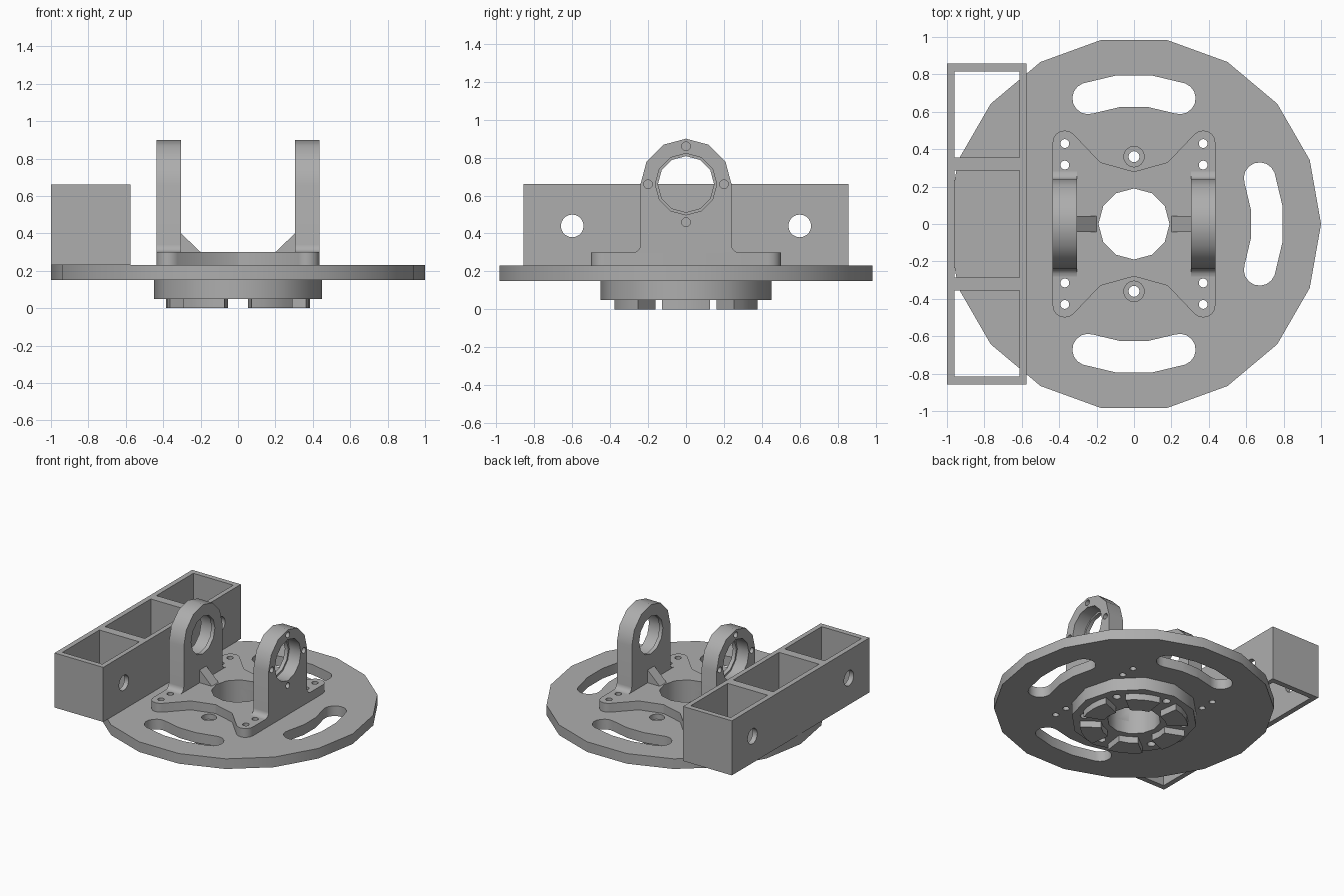
import bpy, bmesh
from math import cos, sin, radians, pi

if "Cube" in bpy.data.objects:
    bpy.data.objects.remove(bpy.data.objects["Cube"])

grey = bpy.data.materials.new("machined grey")
grey.use_nodes = True
colour = (0.42, 0.42, 0.42, 1)
grey.diffuse_color = colour
grey.node_tree.nodes["Principled BSDF"].inputs["Base Color"].default_value = colour

AXES = {"x": lambda a, b, h: (h, a, b),
        "y": lambda a, b, h: (a, h, b),
        "z": lambda a, b, h: (a, b, h)}


def arc(r, start, end, steps, cx=0, cy=0):
    """Points along an arc, angles in degrees, both ends included."""
    angles = [radians(start + (end - start) * i / steps) for i in range(steps + 1)]
    return [(cx + r * cos(t), cy + r * sin(t)) for t in angles]


def circle(r, sides, cx=0, cy=0):
    return arc(r, 0, 360, sides, cx, cy)[:-1]


def rect(x0, x1, y0, y1):
    return [(x0, y0), (x1, y0), (x1, y1), (x0, y1)]


def prism(name, outlines, low, high, axis="z"):
    """Extrude one or more closed outlines along an axis."""
    bm = bmesh.new()
    for outline in outlines:
        rings = [[bm.verts.new(AXES[axis](a, b, h)) for a, b in outline]
                 for h in (low, high)]
        bm.faces.new(rings[0])
        bm.faces.new(rings[1])
        n = len(outline)
        for i in range(n):
            j = (i + 1) % n
            bm.faces.new((rings[0][i], rings[0][j], rings[1][j], rings[1][i]))
    bmesh.ops.recalc_face_normals(bm, faces=bm.faces)
    mesh = bpy.data.meshes.new(name)
    bm.to_mesh(mesh)
    bm.free()
    mesh.materials.append(grey)
    obj = bpy.data.objects.new(name, mesh)
    bpy.context.collection.objects.link(obj)
    return obj


def select(obj):
    bpy.ops.object.select_all(action="DESELECT")
    obj.select_set(True)
    bpy.context.view_layer.objects.active = obj


def cut(obj, outlines, low, high, axis="z"):
    """Subtract extruded outlines from a part."""
    cutter = prism("cutter", outlines, low, high, axis)
    cutter.hide_render = True
    mod = obj.modifiers.new("cut", "BOOLEAN")
    mod.operation, mod.solver, mod.object = "DIFFERENCE", "EXACT", cutter
    select(obj)
    bpy.ops.object.modifier_apply(modifier=mod.name)
    bpy.data.objects.remove(cutter)


def slot(turn):
    """Curved slot with round ends, centred on the given angle."""
    r, half, mid = 0.085, 20, 0.715
    a, b = turn - half, turn + half
    ends = [(mid * cos(radians(t)), mid * sin(radians(t))) for t in (a, b)]
    return (arc(mid + r, a, b, 3) + arc(r, b, b + 180, 8, *ends[1])[1:-1]
            + arc(mid - r, b, a, 3) + arc(r, a + 180, a + 360, 8, *ends[0])[1:-1])


bore = circle(0.19, 12)
screws = [circle(0.024, 12, sx * 0.37, sy * y)
          for sx in (-1, 1) for sy in (-1, 1) for y in (0.315, 0.43)]
axis_bolts = [circle(0.03, 12, 0, y) for y in (-0.36, 0.36)]

# Slotted turntable disc
disc = prism("turntable_disc", [circle(1, 18)], 0.15, 0.23)
cut(disc, [bore] + [slot(t) for t in (0, 90, 270)] + screws + axis_bolts, 0.1, 0.3)
cut(disc, [circle(0.055, 16, 0, y) for y in (-0.36, 0.36)], 0.19, 0.3)

# Hub under the disc, with a ring of bolt holes
hub = prism("hub", [circle(0.45, 12)], 0.05, 0.15)
cut(hub, [bore] + axis_bolts, 0, 0.2)
cut(hub, [circle(0.03, 12, *arc(0.36, t, t, 1)[0]) for t in (30, 150, 210, 330)],
    0, 0.12)

# Six wedge pads on the hub
for i in range(6):
    t = 60 * i
    prism("hub_pad_%d" % (i + 1),
          [arc(0.385, t - 19, t + 19, 4) + arc(0.235, t + 17, t - 17, 2)], 0, 0.05)

# Bracket base plate: one quarter outline mirrored into four
quarter = arc(0.065, 0, 135, 6, 0.37, 0.435) + [(0.18, 0.33)]
right_half = quarter + [(0, 0.28)]
upper = right_half + [(-x, y) for x, y in reversed(quarter)]
plate = prism("bracket_plate", [upper + [(-x, -y) for x, y in upper[:len(quarter)]]
                                + [(0, -0.28)]
                                + [(x, -y) for x, y in reversed(quarter)]], 0.23, 0.30)
cut(plate, [bore] + screws, 0.2, 0.4)

# Bearing uprights with filleted feet, and gussets inside them
fillet = arc(0.04, 270, 180, 4, 0.28, 0.34)
side = [(0.28, 0.29)] + fillet
profile = side + arc(0.24, 0, 180, 6, 0, 0.66) + [(-y, z) for y, z in reversed(side)]
bolts = [circle(0.023, 12, 0.2 * cos(t), 0.66 + 0.2 * sin(t))
         for t in (0, pi / 2, pi, 3 * pi / 2)]
for label, s in (("left", 1), ("right", -1)):
    upright = prism(label + "_upright", [profile], *sorted((s * 0.305, s * 0.435)), "x")
    cut(upright, [circle(0.148, 12, 0, 0.66)], *sorted((s * 0.2, s * 0.5)), "x")
    cut(upright, [circle(0.162, 12, 0, 0.66)], *sorted((s * 0.335, s * 0.5)), "x")
    cut(upright, bolts, *sorted((s * 0.37, s * 0.5)), "x")
    prism(label + "_gusset", [[(s * 0.2, 0.30), (s * 0.31, 0.30), (s * 0.31, 0.405)]],
          -0.042, 0.042, "y")

# Three-cell open box with round holes through its long walls
box = prism("side_box", [rect(-1, -0.575, -0.857, 0.857)], 0.23, 0.66)
cut(box, [rect(-0.96, -0.612, a, b)
          for a, b in ((-0.815, -0.355), (-0.285, 0.285), (0.355, 0.815))], 0.1, 0.8)
cut(box, [circle(0.06, 20, y, 0.44) for y in (-0.6, 0.6)], -1.1, -0.5, "x")

# Smooth the rounded sides and keep the machined edges sharp
for obj in [o for o in bpy.context.scene.objects if o.type == "MESH"]:
    if grey.name in obj.data.materials:
        select(obj)
        bpy.ops.object.shade_smooth_by_angle(angle=radians(31))
